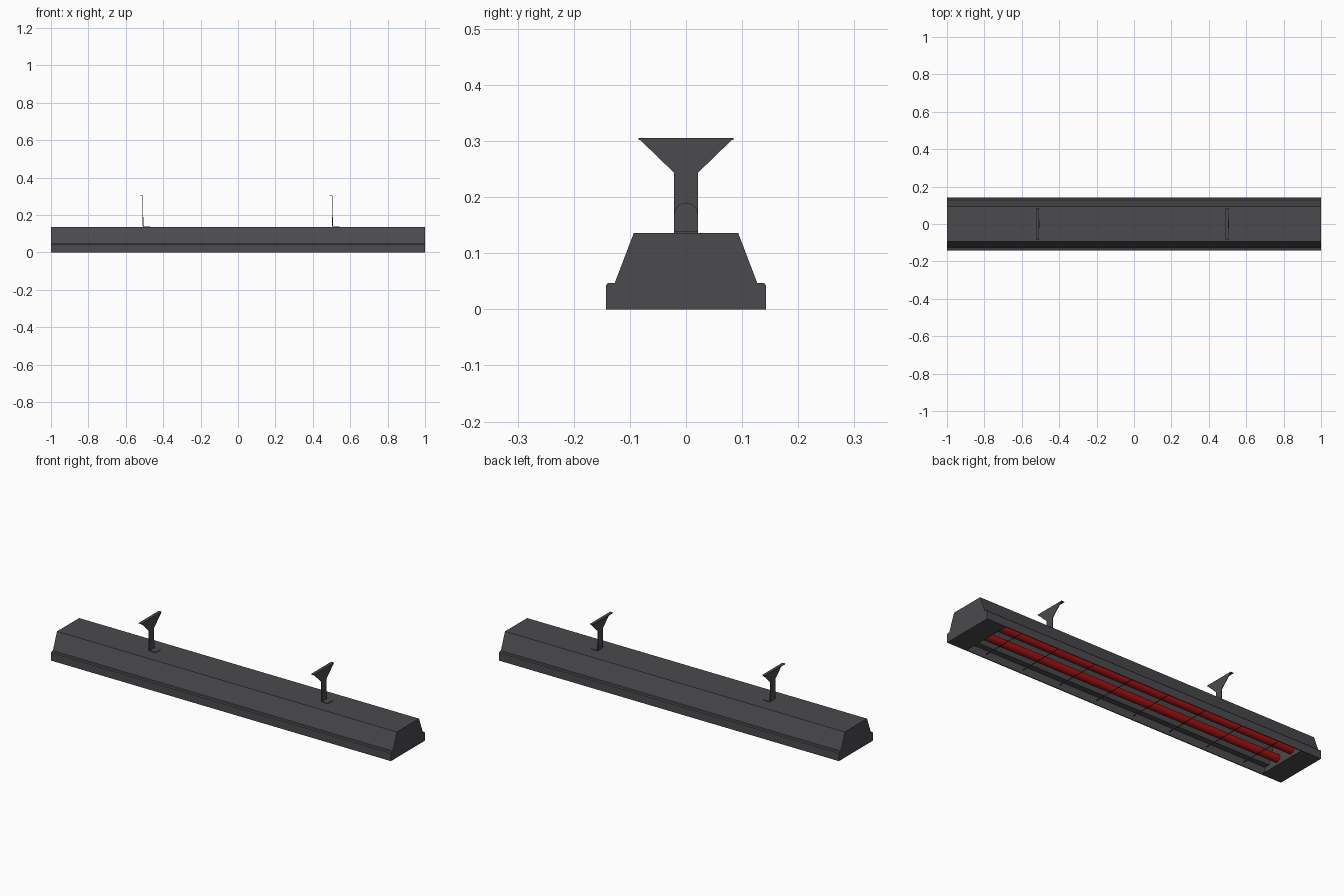
import bpy, bmesh, math
from mathutils import Matrix

cube = bpy.data.objects.get("Cube")
if cube:
    bpy.data.objects.remove(cube, do_unlink=True)


def material(name, rgb):
    m = bpy.data.materials.new(name)
    m.use_nodes = True
    m.diffuse_color = (*rgb, 1)
    m.node_tree.nodes["Principled BSDF"].inputs["Base Color"].default_value = (*rgb, 1)
    return m


GREY = material("dark grey metal", (0.07, 0.069, 0.077))
RED = material("glowing red", (0.38, 0.006, 0.006))


def finish(name, bm, mat):
    bmesh.ops.recalc_face_normals(bm, faces=bm.faces)
    me = bpy.data.meshes.new(name)
    bm.to_mesh(me)
    bm.free()
    me.materials.append(mat)
    ob = bpy.data.objects.new(name, me)
    bpy.context.collection.objects.link(ob)
    return ob


def extrude_x(name, profile, x0, x1, mat=GREY):
    """Sweep a closed (y, z) outline from x0 to x1."""
    bm = bmesh.new()
    face = bm.faces.new([bm.verts.new((x0, y, z)) for y, z in profile])
    res = bmesh.ops.extrude_face_region(bm, geom=[face])
    verts = [v for v in res["geom"] if isinstance(v, bmesh.types.BMVert)]
    bmesh.ops.translate(bm, verts=verts, vec=(x1 - x0, 0, 0))
    return finish(name, bm, mat)


def box(name, x0, x1, half_y, z0, z1):
    outline = [(-half_y, z0), (half_y, z0), (half_y, z1), (-half_y, z1)]
    return extrude_x(name, outline, x0, x1)


def rod(name, centre, radius, length, axis, sides, mat):
    bm = bmesh.new()
    turn = Matrix.Rotation(math.pi / 2, 4, "Y" if axis == "X" else "X")
    bmesh.ops.create_cone(bm, cap_ends=True, segments=sides, radius1=radius,
                          radius2=radius, depth=length,
                          matrix=Matrix.Translation(centre) @ turn)
    ob = finish(name, bm, mat)
    bpy.ops.object.select_all(action="DESELECT")
    ob.select_set(True)
    bpy.context.view_layer.objects.active = ob
    bpy.ops.object.shade_smooth_by_angle(angle=math.radians(50))
    return ob


def mirrored(half):
    return half + [(-y, z) for y, z in reversed(half)]


# Trough housing, open below, with a stepped flange and a hollow reflector
outer = [(0.143, 0), (0.143, 0.042), (0.139, 0.047), (0.127, 0.047), (0.093, 0.136)]
inner = [(0.138, 0), (0.138, 0.041), (0.108, 0.041), (0.078, 0.125)]
outer_loop = mirrored(outer)
extrude_x("housing", outer_loop + list(reversed(mirrored(inner))), -0.995, 0.995)

for side, label in ((-1, "right"), (1, "left")):
    # End cap, inner lamp wall and the plate closing the wiring bay
    extrude_x(f"end_cap_{label}", outer_loop, side * 0.995, side)
    extrude_x(f"lamp_wall_{label}", mirrored(inner), side * 0.9, side * 0.905)
    box(f"end_plate_{label}", side * 0.885, side * 0.996, 0.14, 0, 0.004)

    # Glowing heating tube
    rod(f"heating_tube_{label}", (0, side * 0.05, 0.05), 0.02, 1.8, "X", 20, RED)

# Guard wires across the opening
for i in range(8):
    rod(f"guard_wire_{i + 1}", (-0.77 + i * 0.22, 0, 0.02), 0.002, 0.277, "Y", 8, GREY)

# Hanging brackets: flared strap with a top lip, on a round-topped angle foot
strap = mirrored([(0.021, 0.14), (0.021, 0.243), (0.085, 0.305)])
tab = [(0.021, 0.136)] + [
    (0.021 * math.cos(math.pi * k / 12), 0.169 + 0.021 * math.sin(math.pi * k / 12))
    for k in range(13)] + [(-0.021, 0.136)]
for x, label in ((-0.508, "right"), (0.506, "left")):
    extrude_x(f"bracket_strap_{label}", strap, x - 0.003, x)
    box(f"bracket_lip_{label}", x - 0.017, x - 0.001, 0.085, 0.302, 0.305)
    extrude_x(f"bracket_tab_{label}", tab, x, x + 0.003)
    box(f"bracket_foot_{label}", x, x + 0.038, 0.021, 0.136, 0.139)
